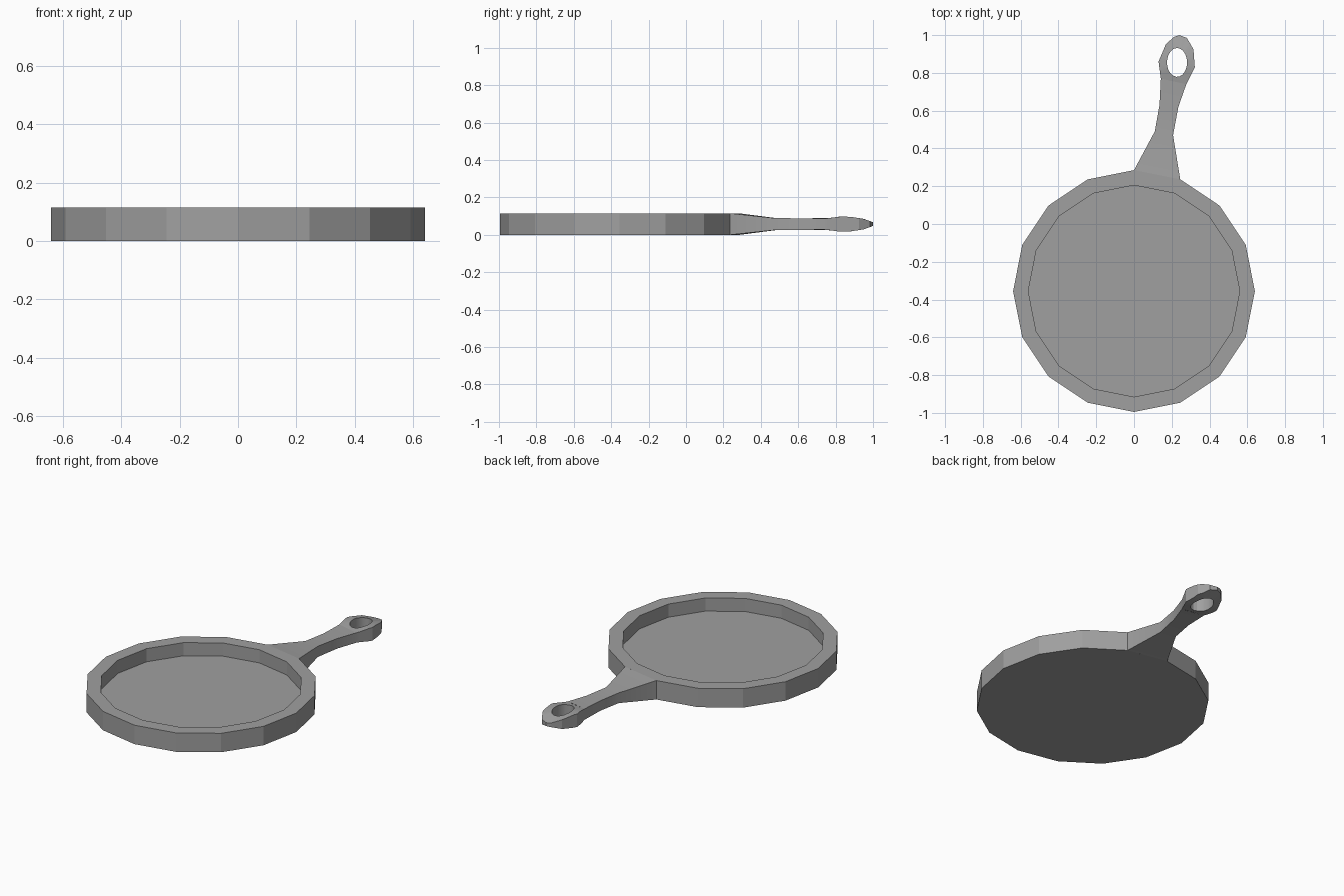
import bpy, bmesh, math

if "Cube" in bpy.data.objects:
    bpy.data.objects.remove(bpy.data.objects["Cube"])

metal = bpy.data.materials.new("grey metal")
metal.diffuse_color = (0.35, 0.35, 0.35, 1)
metal.use_nodes = True
metal.node_tree.nodes["Principled BSDF"].inputs["Base Color"].default_value = metal.diffuse_color


def finish(bm, name):
    bmesh.ops.remove_doubles(bm, verts=bm.verts, dist=0.0005)
    bmesh.ops.recalc_face_normals(bm, faces=bm.faces)
    me = bpy.data.meshes.new(name)
    bm.to_mesh(me)
    bm.free()
    me.materials.append(metal)
    ob = bpy.data.objects.new(name, me)
    bpy.context.collection.objects.link(ob)
    return ob


# Pan body: 16-sided dish with a thick rim
SIDES, CY, HEIGHT, FLOOR = 16, -0.355, 0.115, 0.035
bm = bmesh.new()
loops = []
for r, z in [(0.64, 0), (0.64, HEIGHT), (0.56, HEIGHT), (0.56, FLOOR)]:
    angles = [2 * math.pi * i / SIDES for i in range(SIDES)]
    loops.append([bm.verts.new((r * math.cos(a), CY + r * math.sin(a), z)) for a in angles])
for a, b in zip(loops, loops[1:]):
    for i in range(SIDES):
        j = (i + 1) % SIDES
        bm.faces.new((a[i], a[j], b[j], b[i]))
bm.faces.new(loops[0])
bm.faces.new(loops[-1])
finish(bm, "pan_body")

# Handle thickness along its length: (y, half thickness)
MID = 0.0575
THICK = [(0.285, 0.0575), (0.48, 0.031), (0.75, 0.030), (0.82, 0.040),
         (0.88, 0.039), (0.95, 0.028), (1.0, 0.010)]


def half(y):
    if y <= THICK[0][0]:
        return THICK[0][1]
    for (y0, h0), (y1, h1) in zip(THICK, THICK[1:]):
        if y <= y1:
            return h0 + (h1 - h0) * (y - y0) / (y1 - y0)
    return THICK[-1][1]


bm = bmesh.new()


def pair(p):
    """Top and bottom vertex at a plan position."""
    h = half(p[1])
    return [bm.verts.new((p[0], p[1], MID + s * h)) for s in (1, -1)]


# Stem: box sections from the rim to the head
stem = [((0.0, 0.285), (0.245, 0.236)), ((0.11, 0.49), (0.207, 0.47)),
        ((0.135, 0.63), (0.235, 0.62)), ((0.142, 0.77), (0.277, 0.74))]
rows = [(pair(l), pair(r)) for l, r in stem]
for (l0, r0), (l1, r1) in zip(rows, rows[1:]):
    bm.faces.new((l0[0], r0[0], r1[0], l1[0]))
    bm.faces.new((l0[1], l1[1], r1[1], r0[1]))
    bm.faces.new((l0[0], l1[0], l1[1], l0[1]))
    bm.faces.new((r0[0], r0[1], r1[1], r1[0]))

# Head: ring between the faceted outline and the oval hanging hole
head = [stem[-1][0], (0.13, 0.86), (0.168, 0.95), (0.21, 0.99), (0.24, 1.0),
        (0.28, 0.985), (0.315, 0.925), (0.322, 0.83), stem[-1][1]]
HX, HY, RX, RY = 0.228, 0.855, 0.053, 0.076
STEPS = 5
outer, hole = [], []
for i, (x0, y0) in enumerate(head):
    x1, y1 = head[(i + 1) % len(head)]
    for k in range(STEPS):
        t = k / STEPS
        x, y = x0 + (x1 - x0) * t, y0 + (y1 - y0) * t
        outer.append(pair((x, y)))
        a = math.atan2((y - HY) / RY, (x - HX) / RX)
        hole.append(pair((HX + RX * math.cos(a), HY + RY * math.sin(a))))
n = len(outer)
for i in range(n):
    j = (i + 1) % n
    bm.faces.new((outer[i][0], outer[j][0], hole[j][0], hole[i][0]))
    bm.faces.new((outer[i][1], hole[i][1], hole[j][1], outer[j][1]))
    bm.faces.new((hole[i][0], hole[j][0], hole[j][1], hole[i][1])).smooth = True
    if i < n - STEPS:  # last edge joins the stem, so it has no wall
        bm.faces.new((outer[i][0], outer[i][1], outer[j][1], outer[j][0]))
ob = finish(bm, "handle")

# Smooth the gentle curves of the handle, keep the edges sharp
bpy.context.view_layer.objects.active = ob
ob.select_set(True)
bpy.ops.object.shade_smooth_by_angle(angle=math.radians(20))
